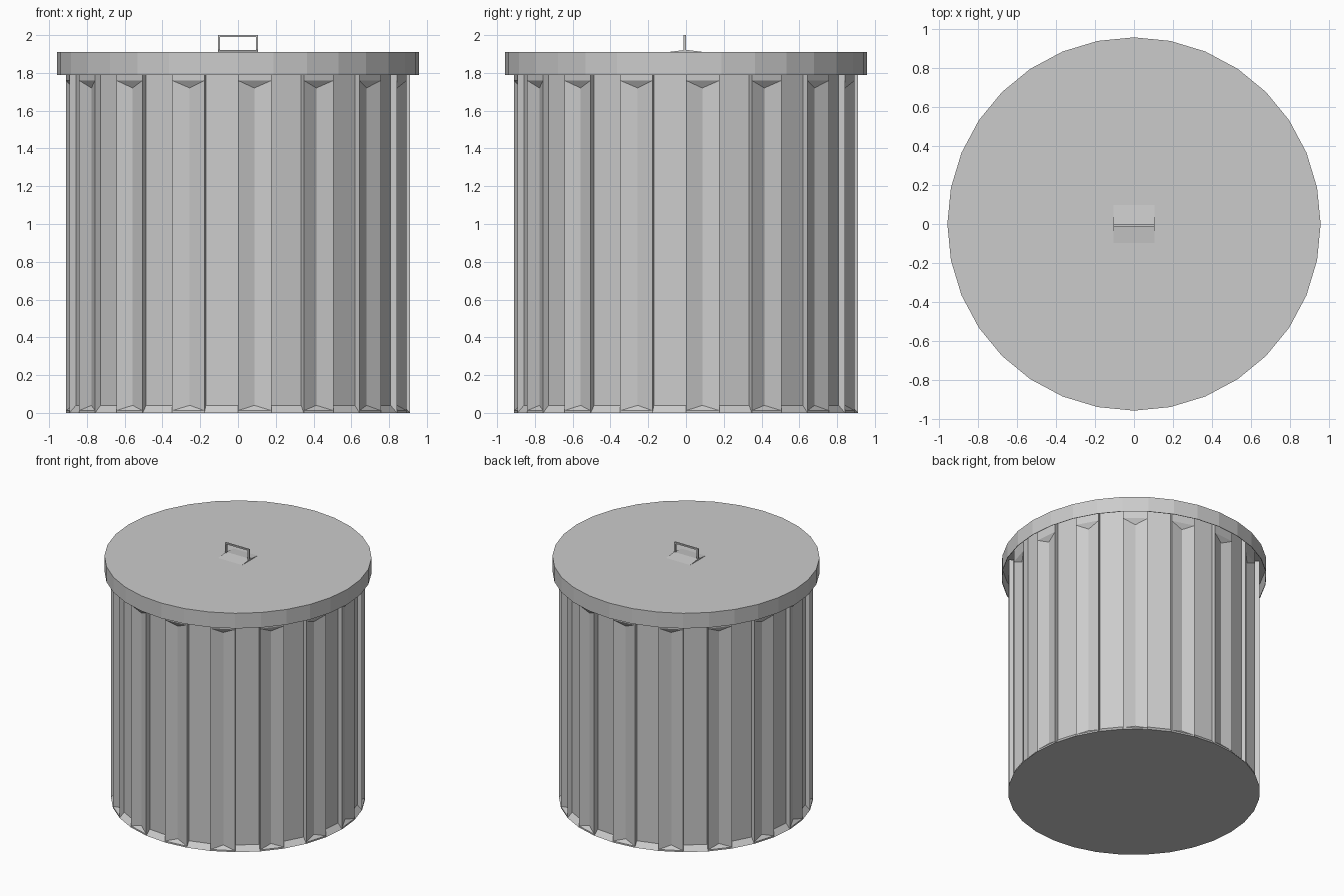
import bpy, bmesh
from math import cos, sin, pi

if "Cube" in bpy.data.objects:
    bpy.data.objects.remove(bpy.data.objects["Cube"])

N = 32


def finish(name, bm):
    bmesh.ops.recalc_face_normals(bm, faces=bm.faces[:])
    me = bpy.data.meshes.new(name)
    bm.to_mesh(me)
    bm.free()
    ob = bpy.data.objects.new(name, me)
    bpy.context.collection.objects.link(ob)
    return ob


def point(bm, r, k, z):
    # k counts 1/32 turns from the front
    a = -pi / 2 + k * 2 * pi / N
    return bm.verts.new((r * cos(a), r * sin(a), z))


def ring(bm, r, z):
    return [point(bm, r, k, z) for k in range(N)]


def prism(name, outline, axis_range, place):
    # extrude a closed outline between two positions
    bm = bmesh.new()
    a, b = [[bm.verts.new(place(p, q, t)) for p, q in outline] for t in axis_range]
    bm.faces.new(a)
    bm.faces.new(b)
    for i in range(len(outline)):
        j = (i + 1) % len(outline)
        bm.faces.new((a[i], a[j], b[j], b[i]))
    return finish(name, bm)


# Fluted body: raised V-creased ribs alternate with recessed flat panels
bm = bmesh.new()
R, INNER, VALLEY = 0.91, 0.875, 0.88
r0, r1, r2, r3 = [ring(bm, R, z) for z in (0, 0.012, 1.76, 1.88)]
i0, i1 = ring(bm, INNER, 0.04), ring(bm, INNER, 1.88)
bm.faces.new(r0)
for k in range(0, N, 2):
    n, m = k + 1, (k + 2) % N
    # rib with a shallow vertical valley and sloping ends
    low, high = point(bm, VALLEY, k + 0.5, 0.04), point(bm, VALLEY, k + 0.5, 1.72)
    bm.faces.new((r0[k], r0[n], r1[n], r1[k]))
    bm.faces.new((r2[k], r2[n], r3[n], r3[k]))
    bm.faces.new((r1[k], r1[n], low))
    bm.faces.new((r2[k], r2[n], high))
    bm.faces.new((r1[k], low, high, r2[k]))
    bm.faces.new((low, r1[n], r2[n], high))
    # recessed panel with side walls and sloping sill
    bm.faces.new((r0[n], r0[m], i0[m], i0[n]))
    bm.faces.new((i0[n], i0[m], i1[m], i1[n]))
    for c in (n, m):
        bm.faces.new((r0[c], i0[c], i1[c], r3[c], r2[c], r1[c]))
bm.faces.new([v for k in range(0, N, 2)
              for v in (r3[k], r3[k + 1], i1[k + 1], i1[(k + 2) % N])])
finish("can_body", bm)

# Lid: thin cap with an overhanging rim
bm = bmesh.new()
rings = [ring(bm, r, z) for r, z in
         ((0.957, 1.91), (0.957, 1.79), (0.953, 1.79), (0.953, 1.90))]
for a, b in zip(rings, rings[1:]):
    for k in range(N):
        n = (k + 1) % N
        bm.faces.new((a[k], a[n], b[n], b[k]))
bm.faces.new(rings[0])
bm.faces.new(rings[-1])
finish("lid", bm)

# Low ridged pad under the handle
prism("handle_pad", ((-0.105, 1.909), (0.105, 1.909), (0, 1.922)),
      (-0.105, 0.105), lambda p, q, t: (t, p, q))

# Thin arched handle
prism("lid_handle", ((-0.105, 1.912), (-0.094, 1.912), (-0.094, 1.989), (0.094, 1.989),
                     (0.094, 1.912), (0.105, 1.912), (0.105, 2.0), (-0.105, 2.0)),
      (-0.013, 0.0), lambda p, q, t: (p, t, q))
